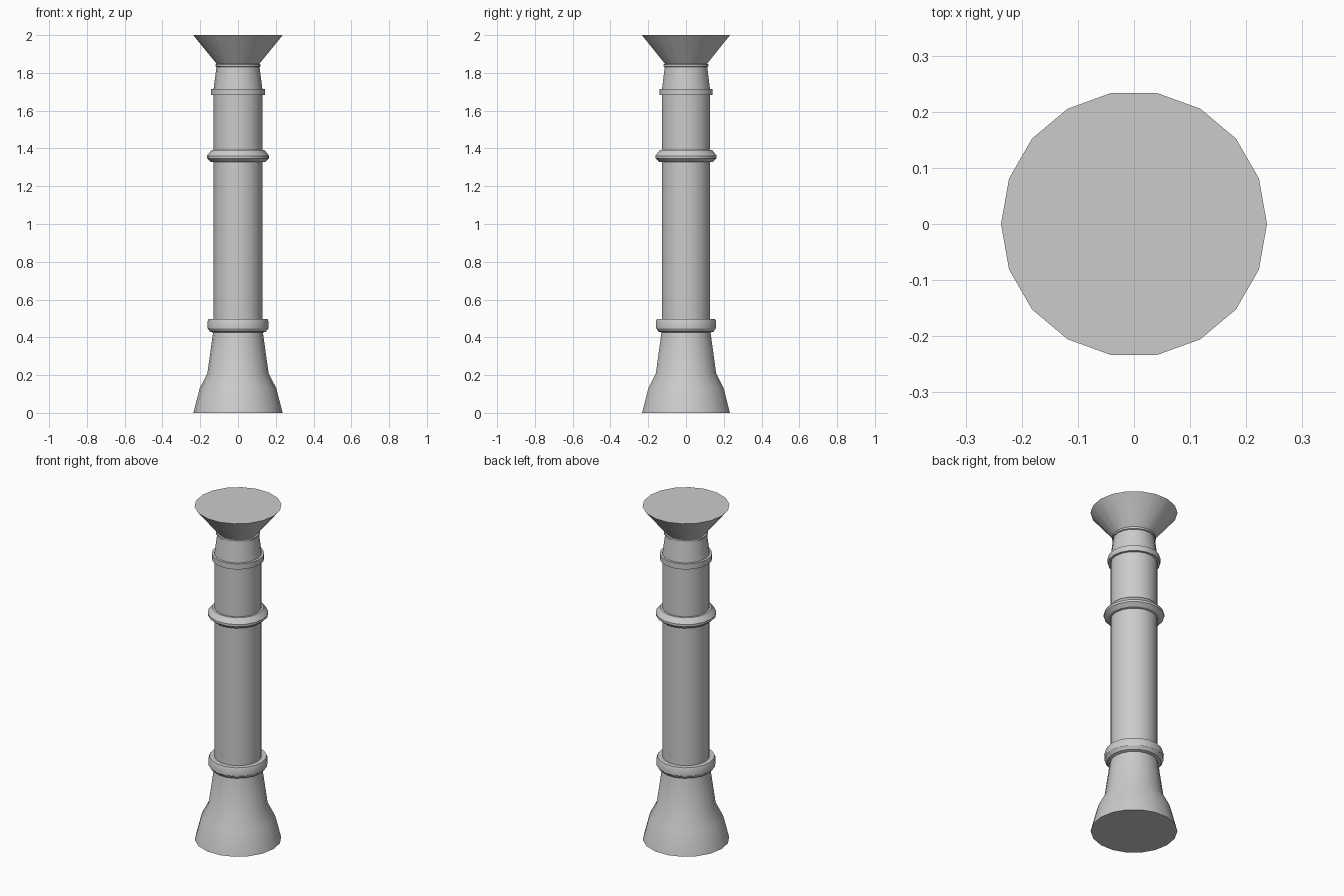
import bpy, bmesh
from math import radians, cos, sin, tau

if "Cube" in bpy.data.objects:
    bpy.data.objects.remove(bpy.data.objects["Cube"])

SIDES = 18


def lathe(name, profile, cap_bottom=False, cap_top=False):
    """Revolve (radius, height) points around z into an 18-sided part."""
    bm = bmesh.new()
    rings = [[bm.verts.new((r * cos(tau * i / SIDES), r * sin(tau * i / SIDES), z))
              for i in range(SIDES)] for r, z in profile]
    for low, high in zip(rings, rings[1:]):
        for i in range(SIDES):
            j = (i + 1) % SIDES
            bm.faces.new((low[i], low[j], high[j], high[i]))
    if cap_bottom:
        bm.faces.new(rings[0][::-1])
    if cap_top:
        bm.faces.new(rings[-1])
    mesh = bpy.data.meshes.new(name)
    bm.to_mesh(mesh)
    bm.free()
    obj = bpy.data.objects.new(name, mesh)
    bpy.context.collection.objects.link(obj)
    bpy.ops.object.select_all(action='DESELECT')
    obj.select_set(True)
    bpy.context.view_layer.objects.active = obj
    bpy.ops.object.shade_smooth_by_angle(angle=radians(30))
    return obj


# Flared foot
lathe("base", [(0.236, 0), (0.203, 0.13), (0.162, 0.21), (0.132, 0.425)],
      cap_bottom=True)

# Moulding between foot and shaft
lathe("lower_ring", [(0.132, 0.425), (0.148, 0.43), (0.161, 0.448),
                     (0.162, 0.483), (0.156, 0.497), (0.129, 0.497)])

# Straight shaft
lathe("shaft", [(0.129, 0.497), (0.129, 1.682)])

# Pointed moulding around the shaft
lathe("middle_ring", [(0.129, 1.327), (0.144, 1.329), (0.165, 1.348),
                      (0.165, 1.361), (0.141, 1.391), (0.129, 1.391)])

# Flat band at the shaft top
lathe("upper_band", [(0.129, 1.682), (0.143, 1.682), (0.143, 1.715), (0.129, 1.715)])

# Tapered neck with thin collar
lathe("neck", [(0.129, 1.715), (0.114, 1.832)])
lathe("collar", [(0.114, 1.832), (0.12, 1.834), (0.12, 1.845), (0.112, 1.847)])

# Flared capital
lathe("capital", [(0.112, 1.847), (0.237, 2.0)], cap_top=True)
